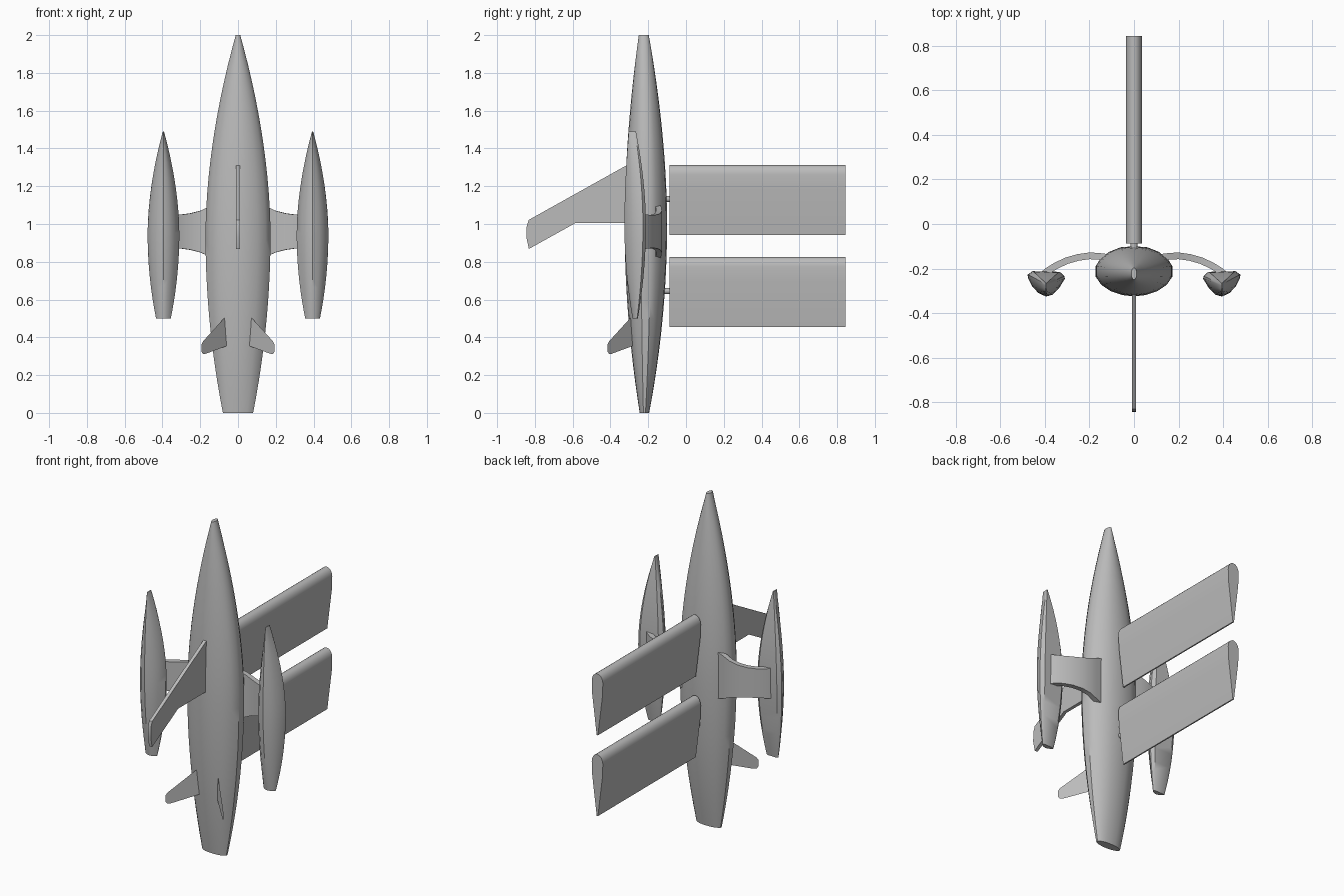
import bpy, bmesh, math
from mathutils import Vector

if "Cube" in bpy.data.objects:
    bpy.data.objects.remove(bpy.data.objects["Cube"], do_unlink=True)

grey = bpy.data.materials.new("light grey")
grey.use_nodes = True
GREY = (0.5, 0.5, 0.5, 1)
grey.diffuse_color = GREY
grey.node_tree.nodes["Principled BSDF"].inputs["Base Color"].default_value = GREY


def loft(name, rings, angle=30):
    """Skin a list of closed rings and cap both ends."""
    bm = bmesh.new()
    rows = [[bm.verts.new(p) for p in ring] for ring in rings]
    n = len(rows[0])
    for a, b in zip(rows, rows[1:]):
        for i in range(n):
            j = (i + 1) % n
            bm.faces.new((a[i], a[j], b[j], b[i]))
    bm.faces.new(rows[0][::-1])
    bm.faces.new(rows[-1])
    bmesh.ops.recalc_face_normals(bm, faces=bm.faces)
    mesh = bpy.data.meshes.new(name)
    bm.to_mesh(mesh)
    bm.free()
    mesh.materials.append(grey)
    obj = bpy.data.objects.new(name, mesh)
    bpy.context.collection.objects.link(obj)
    bpy.ops.object.select_all(action='DESELECT')
    bpy.context.view_layer.objects.active = obj
    obj.select_set(True)
    bpy.ops.object.shade_smooth_by_angle(angle=math.radians(angle))
    return obj


def plate(name, outline, offset):
    """Flat blade: an outline thickened both ways along offset."""
    d = Vector(offset)
    return loft(name, [[Vector(p) - d for p in outline],
                       [Vector(p) + d for p in outline]])


def bulge(t, start, mid, end, peak):
    """Value swelling smoothly from start to mid at peak, then to end."""
    if t < peak:
        return mid + (start - mid) * ((peak - t) / peak) ** 2
    return mid + (end - mid) * ((t - peak) / (1 - peak)) ** 1.85


def spindle(name, section, z0, z1, cx, width, front, back, steps=24):
    """Hull form: unit section scaled by swelling width and depth."""
    rings = []
    for k in range(steps + 1):
        t = k / steps
        w, f, b = (bulge(t, *s) for s in (width, front, back))
        rings.append([(cx + u * w, (f + b) / 2 + v * (b - f) / 2,
                       z0 + t * (z1 - z0)) for u, v in section])
    return loft(name, rings, 35)


# Main hull
half = [(0.35, 0.96), (0.65, 0.78), (0.88, 0.5), (1, 0.22),
        (1, -0.22), (0.85, -0.55), (0.6, -0.8), (0.3, -0.95)]
section = [(0, 1)] + half + [(0, -1)] + [(-u, v) for u, v in half[::-1]]
spindle("main_hull", section, 0, 2, 0, (0.08, 0.172, 0.012, 0.47),
        (-0.245, -0.325, -0.25, 0.5), (-0.195, -0.1, -0.197, 0.5))

# Section of the outriggers: flat deck, rounded belly, u points outboard
float_half = [(-0.72, 0.95), (0.72, 1), (0.97, 0.72), (0.93, 0.4), (0.7, -0.25),
              (0.4, -0.72), (0, -1), (-0.35, -0.85), (-0.7, -0.3), (-0.98, 0.4),
              (-0.97, 0.6)]

# Curved arm stations: x, y, half height
arm = [(0.12, -0.15, 0.14), (0.16, -0.145, 0.128), (0.2, -0.143, 0.11),
       (0.25, -0.15, 0.097), (0.3, -0.164, 0.09), (0.35, -0.187, 0.087),
       (0.39, -0.212, 0.089), (0.415, -0.235, 0.094)]

for side, s in (("left", 1), ("right", -1)):
    spindle(side + "_outrigger", [(u * s, v) for u, v in float_half],
            0.5, 1.49, 0.395 * s, (0.04, 0.086, 0.003, 0.45),
            (-0.283, -0.326, -0.303, 0.5), (-0.255, -0.212, -0.265, 0.5))

    # Arm joining the outrigger to the hull
    rings = []
    for i, (x, y, h) in enumerate(arm):
        a, b = arm[max(i - 1, 0)], arm[min(i + 1, len(arm) - 1)]
        n = Vector((a[1] - b[1], b[0] - a[0], 0)).normalized() * 0.015
        rings.append([(s * (x + n.x * e), y + n.y * e, 0.96 + h * c)
                      for e, c in ((1, -1), (1, 1), (-1, 1), (-1, -1))])
    loft(side + "_arm", rings)

    # Splayed rudder, r is the distance outboard along the diagonal
    blade = [(0.05, 0.51), (0.05, 0.36), (0.18, 0.312), (0.187, 0.325),
             (0.187, 0.362), (0.18, 0.378), (0.06, 0.51)]
    plate(side + "_rudder", [(s * r, -0.222 - r, z) for r, z in blade],
          (0.006 * s, -0.006, 0) if s > 0 else (0.006, 0.006, 0))

# Keel fin
keel = [(-0.28, 1.33), (-0.832, 1.022), (-0.843, 0.99), (-0.845, 0.93),
        (-0.832, 0.868), (-0.585, 1.005), (-0.28, 1.005)]
plate("keel_fin", [(0, y, z) for y, z in keel], (0.01, 0, 0))


# Wing sails with a round leading edge, each on a short mast
def wing_sail(name, z_top):
    nose = [math.pi * k / 12 for k in range(13)]
    foil = [(0.037 * math.cos(a), z_top - 0.05 + 0.05 * math.sin(a)) for a in nose]
    foil += [(-0.034, z_top - 0.13), (-0.004, z_top - 0.37),
             (0.004, z_top - 0.37), (0.034, z_top - 0.13)]
    loft(name, [[(x, y, z) for x, z in foil] for y in (-0.088, 0.845)])
    ring = [2 * math.pi * k / 16 for k in range(16)]
    loft(name + "_mast", [[(0.016 * math.cos(a), y, z_top - 0.18 + 0.016 * math.sin(a))
                           for a in ring] for y in (-0.15, -0.08)])


wing_sail("fore_sail", 1.312)
wing_sail("aft_sail", 0.825)
